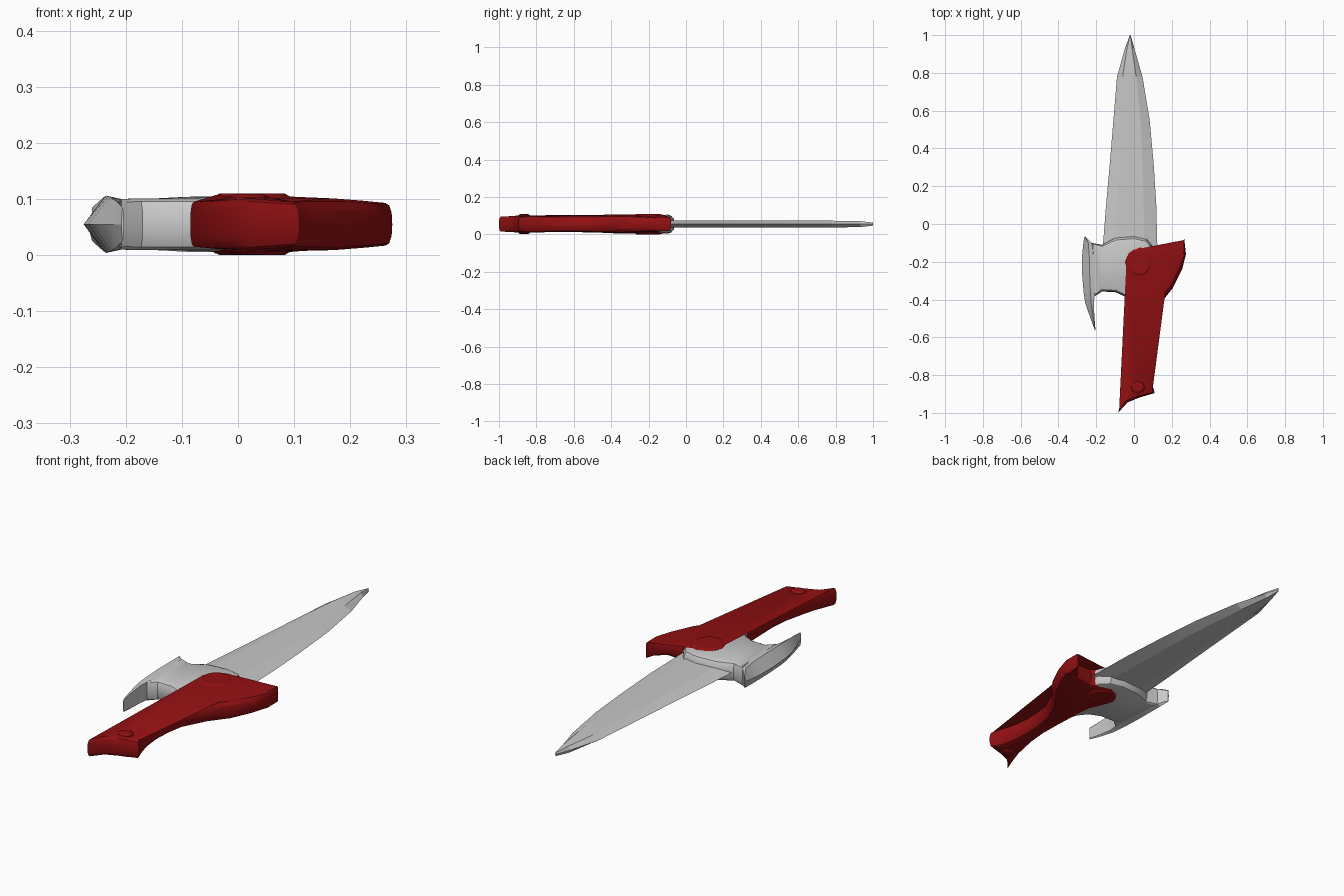
import bpy, bmesh, math
from mathutils import Vector

MID = 0.055  # height of the symmetry plane


def material(name, rgb):
    m = bpy.data.materials.new(name)
    m.diffuse_color = (*rgb, 1)
    return m


SILVER = material("silver steel", (0.58, 0.58, 0.58))
RED = material("dark red", (0.29, 0.005, 0.006))


def loft(name, rings, mat, angle=30):
    """Skin a list of closed rings and cap both ends."""
    bm = bmesh.new()
    rows = [[bm.verts.new(p) for p in r] for r in rings]
    n = len(rows[0])
    for a, b in zip(rows, rows[1:]):
        for i in range(n):
            j = (i + 1) % n
            bm.faces.new((a[i], a[j], b[j], b[i]))
    caps = [bm.faces.new(rows[0][::-1]), bm.faces.new(rows[-1])]
    bmesh.ops.triangulate(bm, faces=caps)
    bmesh.ops.recalc_face_normals(bm, faces=bm.faces[:])
    me = bpy.data.meshes.new(name)
    bm.to_mesh(me)
    bm.free()
    me.materials.append(mat)
    me.shade_smooth()
    me.set_sharp_from_angle(angle=math.radians(angle))
    ob = bpy.data.objects.new(name, me)
    bpy.context.collection.objects.link(ob)
    return ob


def slab(name, outline, mat):
    """Rounded slab from an outline of (x, y, half height, edge inset)."""
    pts = [Vector(p[:2]) for p in outline]
    n = len(pts)
    area = sum(pts[i - 1].cross(pts[i]) for i in range(n))
    side = 1 if area > 0 else -1
    inward = []
    for i in range(n):
        d = (pts[i] - pts[i - 1]).normalized() + (pts[(i + 1) % n] - pts[i]).normalized()
        inward.append(Vector((-d.y, d.x)).normalized() * side)
    rings = []
    for zf, inset in ((-1, 1), (-0.88, 0.45), (-0.55, 0.1), (0, 0),
                      (0.55, 0.1), (0.88, 0.45), (1, 1)):
        ring = []
        for p, v, o in zip(pts, inward, outline):
            q = p + v * o[3] * inset
            ring.append((q.x, q.y, MID + zf * o[2]))
        rings.append(ring)
    return loft(name, rings, mat)


# Blade: left edge, right edge, y on each side, half thickness
blade = []
for xl, yl, xr, yr, h in ((-0.165, -0.12, 0.125, -0.18, 0.018),
                          (-0.148, 0.10, 0.118, 0.10, 0.018),
                          (-0.128, 0.32, 0.104, 0.32, 0.018),
                          (-0.109, 0.55, 0.083, 0.55, 0.018),
                          (-0.090, 0.78, 0.045, 0.78, 0.018),
                          (-0.048, 0.93, 0.002, 0.93, 0.016),
                          (-0.022, 1.00, -0.018, 1.00, 0.008)):
    def at(t, z):
        return (xl + (xr - xl) * t, yl + (yr - yl) * t, MID + z)
    blade.append([at(0, 0), at(0.22, h), at(0.75, h), at(1, 0), at(0.75, -h), at(0.22, -h)])
loft("blade", blade, SILVER, 10)

# Crescent horn on the left: sharp outer edge, ridge, inner wall
horn = []
for y, xl, xm, xr, h in ((-0.065, -0.262, -0.260, -0.258, 0.030),
                         (-0.10, -0.268, -0.242, -0.225, 0.046),
                         (-0.17, -0.275, -0.237, -0.205, 0.050),
                         (-0.26, -0.275, -0.235, -0.200, 0.051),
                         (-0.36, -0.267, -0.231, -0.205, 0.050),
                         (-0.42, -0.258, -0.227, -0.213, 0.048),
                         (-0.50, -0.230, -0.215, -0.209, 0.040),
                         (-0.56, -0.208, -0.206, -0.204, 0.030)):
    horn.append([(xl, y, MID), (xm, y, MID + h), (xr, y, MID + h * 0.85),
                 (xr, y, MID - h * 0.85), (xm, y, MID - h)])
loft("guard_horn", horn, SILVER, 20)

# Silver guard plate between horn and grip
slab("guard_plate", [
    (-0.225, -0.10, 0.045, 0.012), (-0.17, -0.11, 0.045, 0.02),
    (-0.10, -0.072, 0.049, 0.03), (0.0, -0.064, 0.050, 0.03),
    (0.07, -0.08, 0.050, 0.03), (0.105, -0.125, 0.046, 0.025),
    (0.122, -0.185, 0.044, 0.02), (0.06, -0.32, 0.044, 0.02),
    (0.0, -0.46, 0.040, 0.01), (-0.02, -0.425, 0.042, 0.015),
    (-0.05, -0.383, 0.045, 0.02), (-0.10, -0.36, 0.046, 0.02),
    (-0.17, -0.358, 0.046, 0.02), (-0.212, -0.385, 0.045, 0.01)], SILVER)

# Red grip with flared pommel, round head and right-hand spike
slab("grip", [
    (-0.085, -1.0, 0.040, 0.012), (-0.035, -0.945, 0.042, 0.012),
    (0.03, -0.918, 0.046, 0.02), (0.11, -0.895, 0.040, 0.015),
    (0.093, -0.84, 0.046, 0.025), (0.075, -0.77, 0.044, 0.025),
    (0.068, -0.69, 0.042, 0.025), (0.072, -0.61, 0.042, 0.025),
    (0.085, -0.53, 0.043, 0.028), (0.14, -0.42, 0.046, 0.035),
    (0.205, -0.34, 0.046, 0.04), (0.255, -0.24, 0.042, 0.035),
    (0.275, -0.16, 0.038, 0.012), (0.266, -0.08, 0.036, 0.005),
    (0.248, -0.118, 0.037, 0.008), (0.205, -0.15, 0.040, 0.02),
    (0.125, -0.155, 0.047, 0.025), (0.085, -0.13, 0.051, 0.02),
    (0.03, -0.11, 0.052, 0.02), (-0.03, -0.14, 0.052, 0.02),
    (-0.06, -0.20, 0.052, 0.02), (-0.042, -0.265, 0.052, 0.025),
    (-0.02, -0.33, 0.050, 0.03), (-0.015, -0.42, 0.047, 0.03),
    (-0.012, -0.53, 0.044, 0.028), (-0.010, -0.65, 0.042, 0.025),
    (-0.018, -0.74, 0.043, 0.025), (-0.038, -0.85, 0.047, 0.025),
    (-0.058, -0.92, 0.043, 0.012)], RED)

# Raised round boss on the head of the grip
slab("head_boss", [
    (0.025 + 0.078 * math.cos(a), -0.203 + 0.082 * math.sin(a), 0.055, 0.02)
    for a in (i * math.tau / 16 for i in range(16))], RED)

# Raised knob in the flare of the pommel
slab("pommel_knob", [
    (0.02 + 0.045 * math.cos(a), -0.865 + 0.04 * math.sin(a), 0.054, 0.02)
    for a in (i * math.tau / 8 for i in range(8))], RED)
